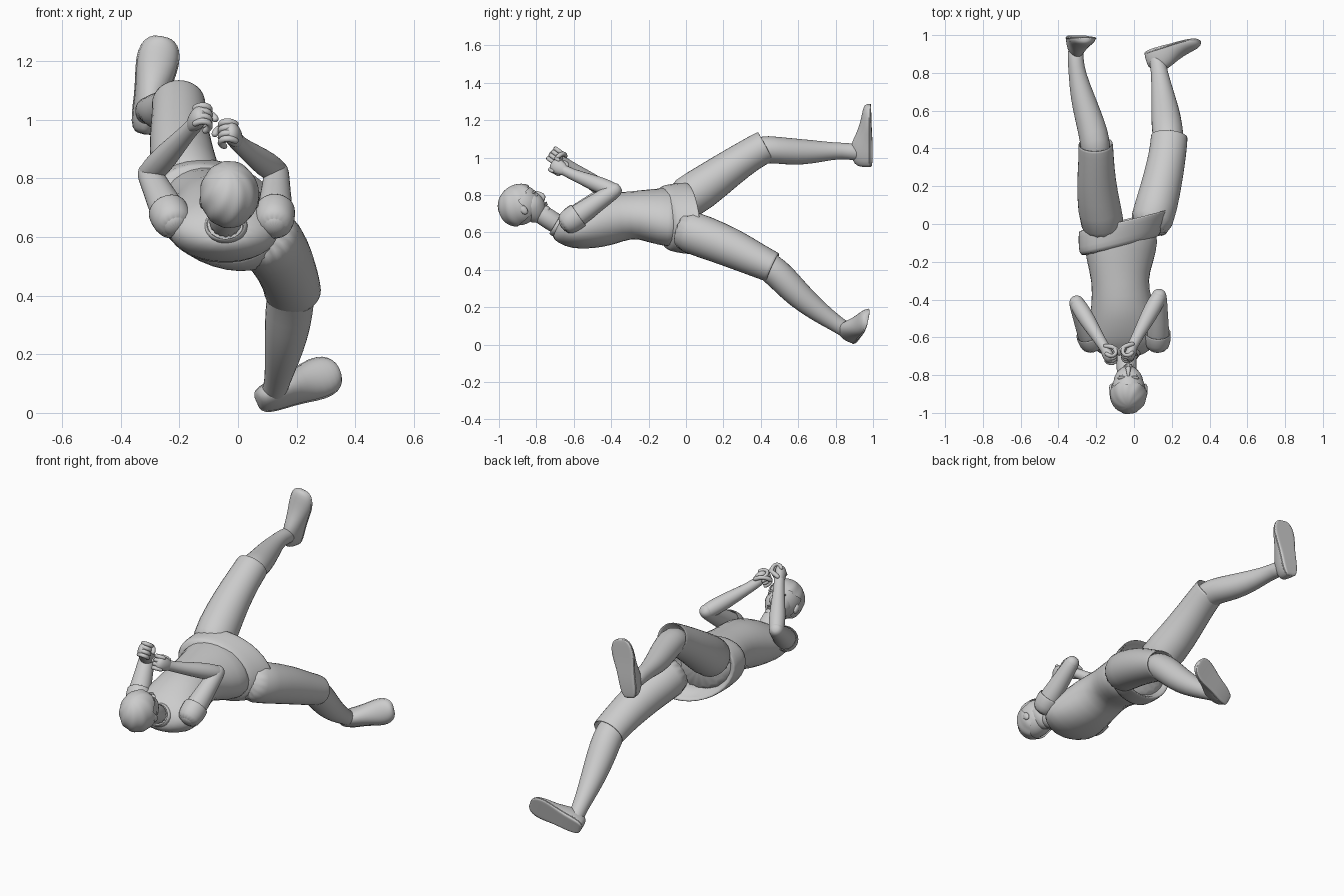
import bpy, bmesh, math
from mathutils import Vector as V, Matrix

if "Cube" in bpy.data.objects:
    bpy.data.objects.remove(bpy.data.objects["Cube"])


def finish(bm, name, sub=1):
    bmesh.ops.recalc_face_normals(bm, faces=bm.faces)
    me = bpy.data.meshes.new(name)
    bm.to_mesh(me)
    bm.free()
    for p in me.polygons:
        p.use_smooth = True
    ob = bpy.data.objects.new(name, me)
    bpy.context.collection.objects.link(ob)
    if sub:
        m = ob.modifiers.new("smooth", 'SUBSURF')
        m.levels = m.render_levels = sub
    return ob


def loft(name, rings, hint=(1, 0, 0), axis=None, rounded=False, flat=None, hem=False, n=16):
    """Ellipse rings (x, y, z, half width, half depth, roll) along a path.
    rounded = domed ends, flat = up vector of a flat-soled shape, hem = open folded last edge."""
    rings = [tuple(r) + (0,) * (6 - len(r)) for r in rings]
    P = [V(r[:3]) for r in rings]
    data = []
    for i, r in enumerate(rings):
        t = V(axis) if axis else P[min(i + 1, len(P) - 1)] - P[max(i - 1, 0)]
        data.append((P[i], t.normalized(), r[3], r[4], math.radians(r[5])))
    if rounded:
        def dome(d, s):
            p, t, a, b, ro = d
            return [(p + t * s * b * k, t, a * q, b * q, ro) for k, q in ((.6, .8), (.95, .38))]
        data = dome(data[0], -1)[::-1] + data + dome(data[-1], 1)
    if hem:
        p, t, a, b, ro = data[-1]
        data += [(p, t, a * .97, b * .97, ro), (p - t * .004, t, a * .88, b * .88, ro),
                 (p - t * .09, t, a * .8, b * .8, ro)]
    bm = bmesh.new()
    loops = []
    for p, t, a, b, ro in data:
        h = V(hint) if not ro else V((math.cos(ro), 0, -math.sin(ro)))
        s = (h - t * t.dot(h)).normalized()
        v = t.cross(s)
        if flat and v.dot(V(flat)) < 0:
            v = -v
        lp = []
        for k in range(n):
            w = 2 * math.pi * k / n
            c, q = math.cos(w), math.sin(w)
            if flat:
                q = max(q, -.12)
            lp.append(bm.verts.new(p + s * a * c + v * b * q))
        loops.append(lp)
    for A, B in zip(loops, loops[1:]):
        for k in range(n):
            bm.faces.new((A[k], A[(k + 1) % n], B[(k + 1) % n], B[k]))
    bm.faces.new(loops[0])
    bm.faces.new(loops[-1])
    return finish(bm, name)


# torso, hem band and neck
loft("torso", [(-.07, -.02, .68, .2, .14, 25), (-.07, -.08, .68, .215, .155, 25),
     (-.075, -.2, .69, .185, .14, 18), (-.075, -.3, .695, .15, .125, 12),
     (-.065, -.42, .67, .165, .145, 8), (-.055, -.53, .635, .19, .13, 5),
     (-.05, -.62, .615, .2, .108, 3), (-.045, -.67, .62, .15, .08, 1),
     (-.043, -.7, .635, .075, .06)])
loft("hem_band", [(-.078, -.13, .68, .222, .155, 24), (-.076, -.1, .675, .238, .165, 25),
     (-.065, -.04, .675, .255, .175, 25), (-.055, .02, .675, .265, .18, 25)],
     axis=(-.24, 1, .02), hem=True)
loft("neck", [(-.045, -.66, .625, .065, .06), (-.04, -.74, .675, .052, .052),
     (-.035, -.83, .735, .058, .058)])
loft("collar", [(-.045, -.655, .63, .1, .08), (-.043, -.7, .645, .068, .064)],
     axis=(0, -.85, .5), hem=True)

# shorts legs and bare lower legs
loft("right_shorts_leg", [(-.15, -.07, .735, .12, .12), (-.185, .08, .83, .118, .118),
     (-.2, .23, .94, .105, .1), (-.2, .35, 1.02, .095, .09), (-.203, .425, 1.06, .094, .09)], hem=True)
loft("left_shorts_leg", [(.07, -.06, .63, .12, .12), (.12, .1, .575, .115, .115),
     (.155, .25, .515, .107, .108), (.18, .38, .45, .1, .092), (.187, .465, .412, .1, .085)], hem=True)
loft("right_lower_leg", [(-.2, .34, 1.01, .075, .072), (-.203, .41, 1.045, .08, .078),
     (-.215, .48, 1.04, .08, .073), (-.245, .58, 1.03, .073, .073), (-.275, .68, 1.03, .064, .064),
     (-.3, .79, 1.035, .047, .046), (-.31, .87, 1.035, .042, .044), (-.31, .95, 1.02, .044, .048)])
loft("left_lower_leg", [(.18, .38, .45, .078, .072), (.182, .45, .415, .083, .08),
     (.175, .52, .35, .084, .08), (.165, .6, .265, .076, .074), (.15, .7, .182, .06, .06),
     (.135, .8, .113, .045, .045), (.125, .86, .075, .043, .043), (.115, .91, .05, .045, .043)])


# shoes: flat-soled lofts from heel to toe
def shoe(side, heel, toe, up, wide):
    h, t, u = V(heel), V(toe), V(up).normalized()
    prof = [(0, .022, .06), (.04, .042, .085), (.18, .053, .11), (.36, .055, .108),
            (.55, .063, .072), (.74, .074, .052), (.9, .066, .042), (.98, .042, .032), (1, .018, .018)]
    for part, grow, depth in (("shoe", 1, 1), ("shoe_sole", 1.06, 0)):
        rs = [tuple(h.lerp(t, f)) + (a * grow, b if depth else .018) for f, a, b in prof]
        loft(f"{side}_{part}", rs, hint=wide, axis=t - h, flat=u)


shoe("right", (-.322, .985, .95), (-.258, .985, 1.285), (0, -1, 0), (1, 0, -.19))
shoe("left", (.062, .895, .035), (.345, .975, .145), (.22, -1, .25), (-.37, 0.2, 1))


# arms with short sleeves and fists
def arm(side, sgn, S, E, W, F):
    S, E, W, F = map(V, (S, E, W, F))
    ring = lambda A, B, f, r: tuple(A.lerp(B, f)) + (r, r)
    loft(side + "_upper_arm", [ring(S, E, 0, .062), ring(S, E, .3, .06), ring(S, E, .65, .05),
         ring(S, E, 1, .044)], rounded=True)
    loft(side + "_sleeve", [ring(S, E, -.2, .055), ring(S, E, 0, .072), ring(S, E, .2, .07)], hem=True)
    loft(side + "_forearm", [ring(E, W, 0, .042), ring(E, W, .25, .047), ring(E, W, .6, .039),
         ring(E, W, 1, .028), ring(W, F, .8, .03)], rounded=True)
    d = (F - W).normalized()
    k = V((0, d.z, -d.y)).normalized()
    k = k if k.z > 0 else -k
    p = d.cross(k).normalized()
    p = p if p.x * sgn < 0 else -p
    loft(side + "_palm", [tuple(F + d * o - p * .008) + (r, r * .7) for o, r in
         ((-.035, .028), (-.01, .04), (.022, .043))], hint=k, rounded=True)
    for i in range(4):
        c = F + k * (.033 - .022 * i)
        path = [(.02, -.022), (.045, -.012), (.05, .018), (.022, .034), (.0, .028)]
        loft(f"{side}_finger_{i + 1}", [tuple(c + d * a + p * b) + (.0125, .0125) for a, b in path],
             hint=k, rounded=True, n=8)
    loft(side + "_thumb", [tuple(F + d * a + p * b + k * c) + (.014, .014) for a, b, c in
         ((-.03, .0, .03), (-.005, .025, .042), (.02, .042, .028), (.03, .048, .005))],
         hint=d, rounded=True, n=8)


arm("right", -1, (-.225, -.62, .66), (-.302, -.42, .815), (-.165, -.64, .965), (-.135, -.685, .998))
arm("left", 1, (.125, -.62, .66), (.132, -.385, .822), (.005, -.62, .915), (-.022, -.675, .945))

# head frame: columns are side, facing direction, up
f, u = V((0, .75, .66)), V((0, -.66, .75))
C = V((-.03, -.888, .745))
HEAD = Matrix.Translation(C) @ Matrix(((1, 0, 0), (0, f.y, u.y), (0, f.z, u.z))).to_4x4()


def blob(name, pos, size, shape=None, cut=None, seg=24):
    bm = bmesh.new()
    bmesh.ops.create_uvsphere(bm, u_segments=seg, v_segments=seg // 2, radius=1)
    if cut:
        bmesh.ops.delete(bm, geom=[v for v in bm.verts if cut(v.co)], context='VERTS')
    for v in bm.verts:
        if shape:
            v.co = shape(v.co)
        v.co = HEAD @ (V(pos) + V([a * b for a, b in zip(v.co, size)]))
    return finish(bm, name, 0)


blob("skull", (0, 0, 0), (.093, .112, .105))
blob("face", (0, .045, -.045), (.077, .072, .092),
     lambda c: V((c.x * (1 + .25 * min(c.z, 0)), c.y + .15 * min(c.z, 0), c.z)))
blob("chin", (0, .085, -.112), (.032, .027, .024))
loft("nose", [tuple(HEAD @ V(q[:3])) + q[3:] for q in ((0, .11, -.005, .008, .008),
     (0, .122, -.028, .011, .013), (0, .127, -.048, .017, .016), (0, .112, -.06, .012, .01))],
     rounded=True, n=10)
blob("mouth", (0, .108, -.082), (.025, .012, .006), seg=12)
blob("lower_lip", (0, .106, -.092), (.02, .011, .006), seg=12)
for s in (-1, 1):
    blob("eye", (s * .034, .098, -.018), (.015, .01, .008), seg=12)
    blob("brow", (s * .034, .1, .003), (.024, .013, .007), seg=12)
    blob("ear", (s * .09, -.002, -.03), (.012, .02, .03), seg=12)

# hair cap with combed ridges swirling from the crown
blob("hair", (0, -.002, .002), (.1, .118, .112),
     lambda c: c * (1 + .018 * math.sin(9 * math.atan2(c.x, c.y) + 5 * c.z) * (1 - c.z * c.z)),
     lambda c: (c.y > .1 and c.z < .42 - .3 * abs(c.x)) or c.z < -.72, 64)
